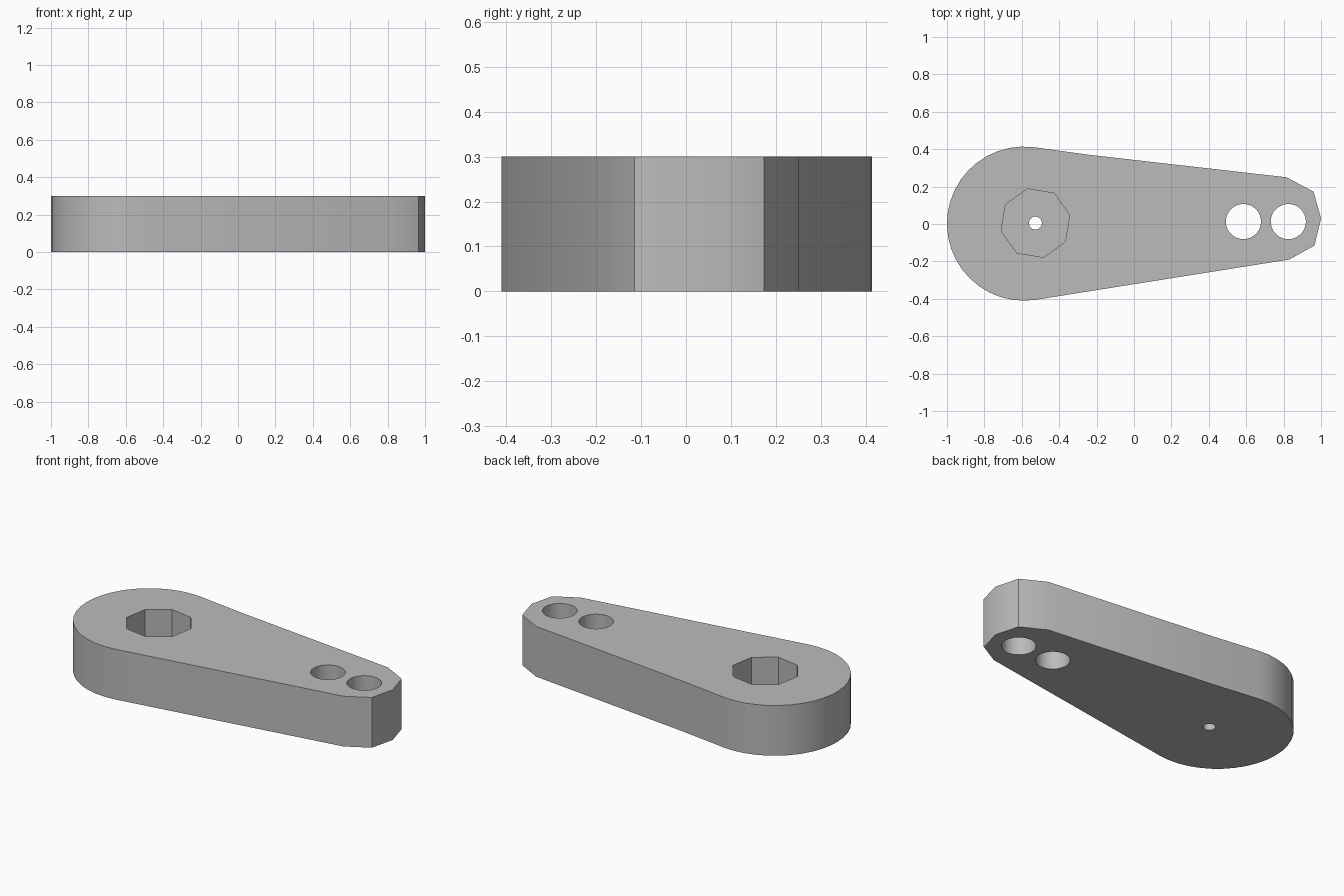
import bpy, bmesh
from math import radians, cos, sin

HEIGHT = 0.30
POCKET_FLOOR = 0.10

cube = bpy.data.objects.get("Cube")
if cube:
    bpy.data.objects.remove(cube, do_unlink=True)

grey = bpy.data.materials.new("plain grey")
grey.use_nodes = True
grey.diffuse_color = (0.5, 0.5, 0.5, 1)
grey.node_tree.nodes["Principled BSDF"].inputs["Base Color"].default_value = (0.5, 0.5, 0.5, 1)


def arc(cx, cy, r, start, end, steps):
    """Points along an arc, angles in degrees."""
    angles = [radians(start + (end - start) * i / steps) for i in range(steps + 1)]
    return [(cx + r * cos(a), cy + r * sin(a)) for a in angles]


def ring(cx, cy, r, sides, start=0):
    return arc(cx, cy, r, start, start + 360, sides)[:-1]


def prism(name, points, z0, z1):
    """Extrude a flat outline between two heights."""
    bm = bmesh.new()
    base = bm.faces.new([bm.verts.new((x, y, z0)) for x, y in points])
    top = bmesh.ops.extrude_face_region(bm, geom=[base])["geom"]
    for v in top:
        if isinstance(v, bmesh.types.BMVert):
            v.co.z = z1
    bmesh.ops.recalc_face_normals(bm, faces=bm.faces[:])
    mesh = bpy.data.meshes.new(name)
    bm.to_mesh(mesh)
    bm.free()
    mesh.materials.append(grey)
    obj = bpy.data.objects.new(name, mesh)
    bpy.context.collection.objects.link(obj)
    return obj


# Tapered arm: round large end, faceted small end
outline = arc(-0.588, 0.002, 0.412, 83, 279, 22)
outline += [(0.83, -0.19), (0.965, -0.115), (1.0, 0.03),
            (0.96, 0.173), (0.815, 0.25), (-0.24, 0.37)]
arm = prism("crank_arm", outline, 0, HEIGHT)

# Cutters: octagonal pocket, shaft hole and two pin holes
cutters = [
    prism("pocket_cutter", ring(-0.527, 0.005, 0.188, 8, 13), POCKET_FLOOR, HEIGHT + 0.1),
    prism("shaft_hole_cutter", ring(-0.527, 0.005, 0.035, 12), -0.1, HEIGHT),
]
for x in (0.585, 0.825):
    cutters.append(prism("pin_hole_cutter", ring(x, 0.013, 0.094, 32), -0.1, HEIGHT + 0.1))

bpy.ops.object.select_all(action='DESELECT')
bpy.context.view_layer.objects.active = arm
arm.select_set(True)
for cutter in cutters:
    cutter.hide_render = True
    mod = arm.modifiers.new("cut", 'BOOLEAN')
    mod.operation = 'DIFFERENCE'
    mod.solver = 'EXACT'
    mod.object = cutter
    bpy.ops.object.modifier_apply(modifier=mod.name)
    bpy.data.objects.remove(cutter, do_unlink=True)

bpy.ops.object.shade_smooth_by_angle(angle=radians(31))
